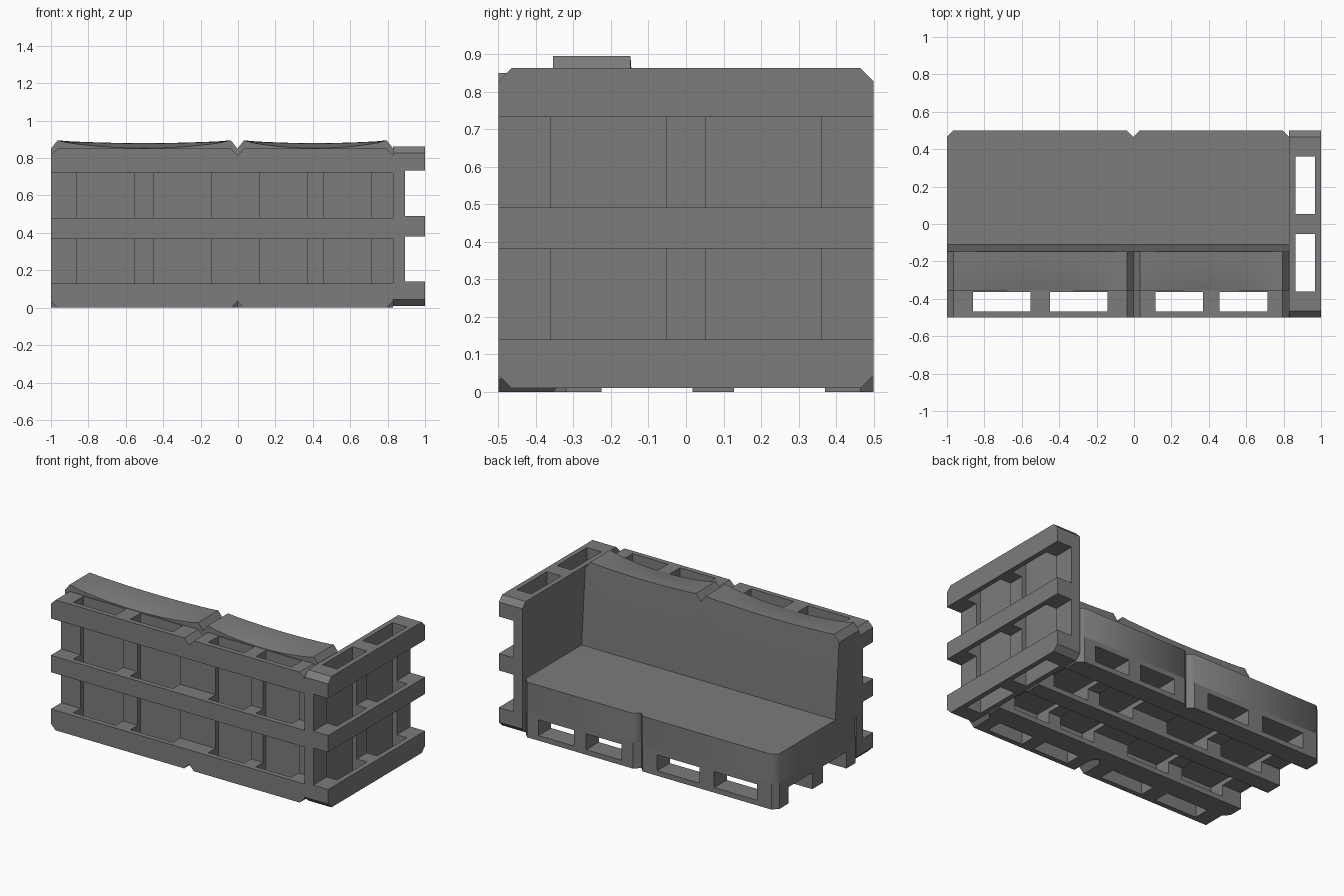
import bpy, bmesh, math
from mathutils import Matrix, Vector

cube = bpy.data.objects.get("Cube")
if cube:
    bpy.data.objects.remove(cube)

grey = bpy.data.materials.new("plain grey")
grey.use_nodes = True
GREY = (0.2, 0.2, 0.2, 1)
grey.diffuse_color = GREY
grey.node_tree.nodes["Principled BSDF"].inputs["Base Color"].default_value = GREY

CUT = 0.035    # corner chamfer
THICK = 0.17   # pallet thickness


def finish(bm, name, smooth=None):
    bmesh.ops.recalc_face_normals(bm, faces=bm.faces)
    mesh = bpy.data.meshes.new(name)
    bm.to_mesh(mesh)
    bm.free()
    mesh.materials.append(grey)
    obj = bpy.data.objects.new(name, mesh)
    bpy.context.collection.objects.link(obj)
    if smooth:
        bpy.ops.object.select_all(action='DESELECT')
        obj.select_set(True)
        bpy.context.view_layer.objects.active = obj
        bpy.ops.object.shade_smooth_by_angle(angle=math.radians(smooth))
    return obj


def add_box(bm, lo, hi):
    lo, hi = Vector(lo), Vector(hi)
    size = hi - lo
    mat = Matrix.Translation((lo + hi) / 2) @ Matrix.Diagonal((*size, 1))
    bmesh.ops.create_cube(bm, size=1, matrix=mat)


def cut_corners(bm, length, width):
    # slice the four corners at 45 degrees and cap the cuts
    for u, su in ((0, -1), (length, 1)):
        for v, sv in ((0, -1), (width, 1)):
            geom = bm.verts[:] + bm.edges[:] + bm.faces[:]
            res = bmesh.ops.bisect_plane(bm, geom=geom, plane_co=(u - su * CUT, v, 0),
                                         plane_no=(su, sv, 0), clear_outer=True)
            edges = [e for e in res["geom_cut"] if isinstance(e, bmesh.types.BMEdge)]
            bmesh.ops.holes_fill(bm, edges=edges, sides=0)


def pallet(name, origin, axes, length, width):
    # local axes: along the skids, across the skids, from skids to deck
    bm = bmesh.new()
    outer, inner = 0.14 * length, 0.0525 * length
    posts = ((0, outer), (length / 2 - inner, length / 2 + inner), (length - outer, length))
    mid = width / 2
    skids = ((0, 0.13), (mid - 0.055, mid + 0.055), (width - 0.13, width))
    for v0, v1 in skids:
        add_box(bm, (0, v0, 0), (length, v1, 0.033))
        for u0, u1 in posts:
            add_box(bm, (u0, v0, 0.033), (u1, v1, 0.107))
    for u0, u1 in posts:
        add_box(bm, (u0, 0, 0.107), (u1, width, 0.137))
    add_box(bm, (0, 0, 0.137), (length, width, THICK))
    cut_corners(bm, length, width)
    frame = Matrix([Vector(a) for a in axes]).transposed().to_4x4()
    bm.transform(Matrix.Translation(origin) @ frame)
    finish(bm, name)


def seat_cushion(name, x0, length):
    bm = bmesh.new()
    y0, y1 = -0.35, 0.5
    add_box(bm, (0, 0, THICK), (length, y1 - y0, 0.36))
    cut_corners(bm, length, y1 - y0)
    bm.transform(Matrix.Translation((x0, y0, 0)))
    finish(bm, name, 50)


def back_cushion(name, x0, length):
    # lofted sections: upright ends, a sagging crown that falls away to the rear
    bm = bmesh.new()
    steps, rows = 16, 8
    stations = [(0, -1)] + [(CUT + (length - 2 * CUT) * i / steps, i / steps)
                            for i in range(steps + 1)] + [(length, -1)]
    rings = []
    for x, t in stations:
        sag = 0 if t < 0 else math.sin(math.pi * t) ** 0.7
        ring = [(-0.355, 0.3), (-0.11, 0.3), (-0.11, 0.36)]
        for j in range(rows + 1):
            r = j / rows
            z = 0.85 if t < 0 else 0.895 - sag * (0.015 + 0.027 * r * r)
            ring.append((-0.148 - 0.207 * r, z))
        rings.append([bm.verts.new((x0 + x, y, z)) for y, z in ring])
    count = len(rings[0])
    for a, b in zip(rings, rings[1:]):
        for k in range(count):
            n = (k + 1) % count
            bm.faces.new((a[k], a[n], b[n], b[k]))
    bm.faces.new(rings[0])
    bm.faces.new(rings[-1])
    finish(bm, name, 30)


X, Y, Z = (1, 0, 0), (0, 1, 0), (0, 0, 1)

# two bays, each with a base pallet, a back pallet and cushions
for side, x0, length in (("right", -1, 0.997), ("left", -0.003, 0.833)):
    pallet(side + "_back_pallet", (x0, -0.5, 0), (X, Z, Y), length, 0.85)
    pallet(side + "_base_pallet", (x0, -0.355, 0), (X, Y, Z), length, 0.855)
    seat_cushion(side + "_seat_cushion", x0, length)
    back_cushion(side + "_back_cushion", x0, length)

# arm pallet standing on the left end
pallet("arm_pallet", (1, -0.5, 0.01), (Y, Z, (-1, 0, 0)), 1.0, 0.853)
